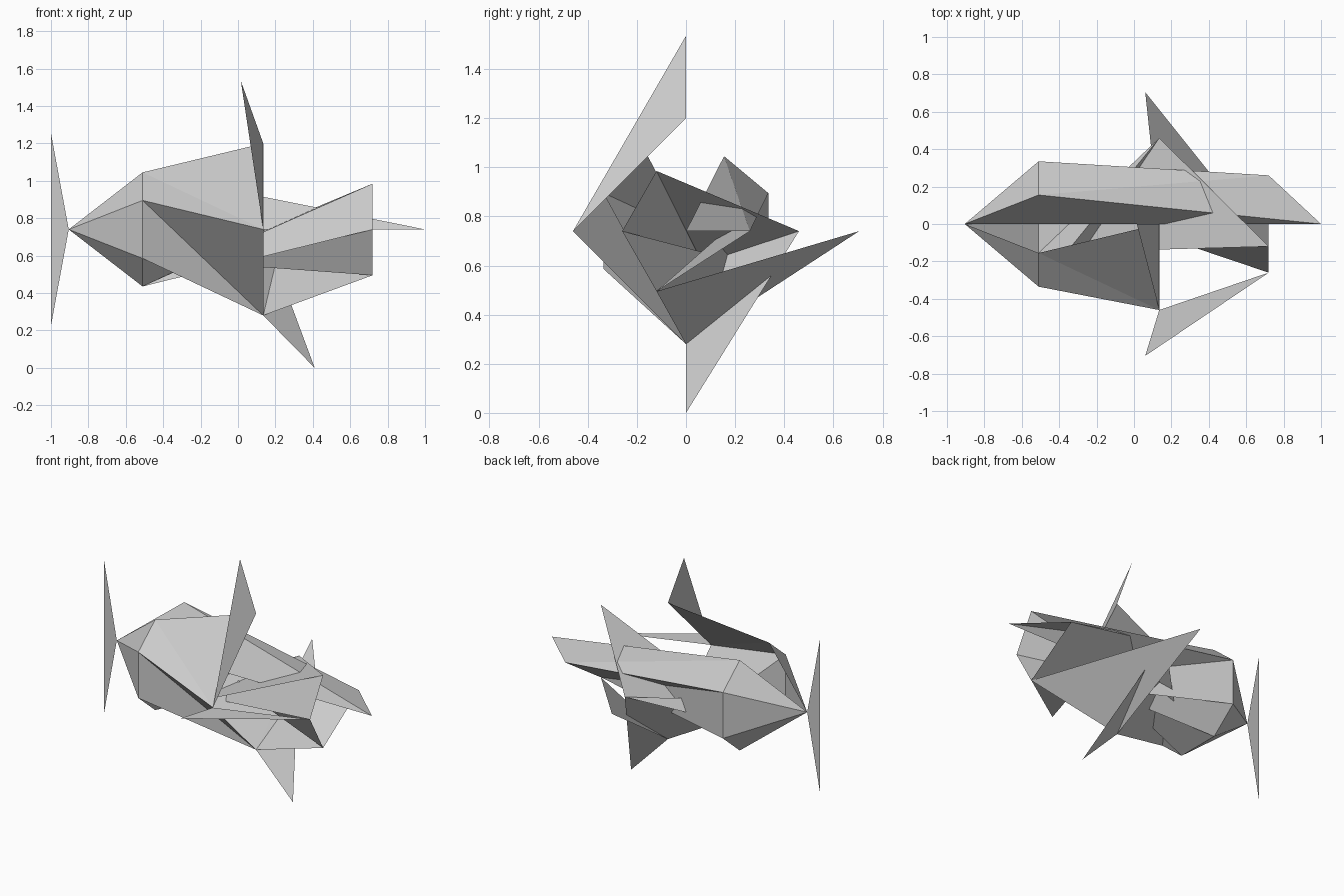
import bpy

if "Cube" in bpy.data.objects:
    bpy.data.objects.remove(bpy.data.objects["Cube"])

MID = 0.74  # height of the body axis


def ring(x, pts):
    """Cross-section points at one station along the body, as (y, height above axis)."""
    return [(x, y, MID + h) for y, h in pts]


def add_part(name, tris):
    """Flat-shaded object made from triangles, with shared corners joined."""
    verts = list(dict.fromkeys(p for t in tris for p in t))
    mesh = bpy.data.meshes.new(name)
    mesh.from_pydata(verts, [], [[verts.index(p) for p in t] for t in tris])
    obj = bpy.data.objects.new(name, mesh)
    bpy.context.scene.collection.objects.link(obj)
    return obj


# Stations along the body
tail_root = (-0.905, 0, MID)
nose = (1.0, 0, MID)
rear = ring(-0.51, [(-0.155, 0.305), (-0.335, 0.155), (-0.335, -0.155), (-0.155, -0.305),
                    (0.155, -0.305), (0.335, -0.155), (0.335, 0.155), (0.155, 0.305)])
top, left, bottom, right = ring(0.135, [(0, 0.46), (-0.46, 0), (0, -0.46), (0.46, 0)])
front = ring(0.72, [(-0.12, 0.245), (-0.26, 0), (-0.12, -0.245), (0.26, 0)])

# Rear cone, open along the back
add_part("rear_cone", [(tail_root, a, b) for a, b in zip(rear, rear[1:])])

# Twisted body skin: strip from the rear station to the forward points
inner = rear + [tail_root]
outer = [top, left, bottom, right] + front + [nose]
skin = []
for i in range(8):
    skin.append((inner[i], inner[i + 1], outer[i + 1]))
    skin.append((inner[i], outer[i + 1], outer[i]))
add_part("body", skin)

# Tail and fins, one triangle each
for name, a, b, c in [
    ("tail_fin", tail_root, (-1.0, 0, 1.255), (-1.0, 0, 0.225)),
    ("dorsal_fin", top, left, (0.015, 0, 1.535)),
    ("belly_fin", bottom, right, (0.41, 0, 0.0)),
    ("left_fin", left, front[1], (0.06, -0.705, MID)),
    ("right_fin", front[2], bottom, (0.06, 0.705, MID)),
]:
    add_part(name, [(a, b, c)])
